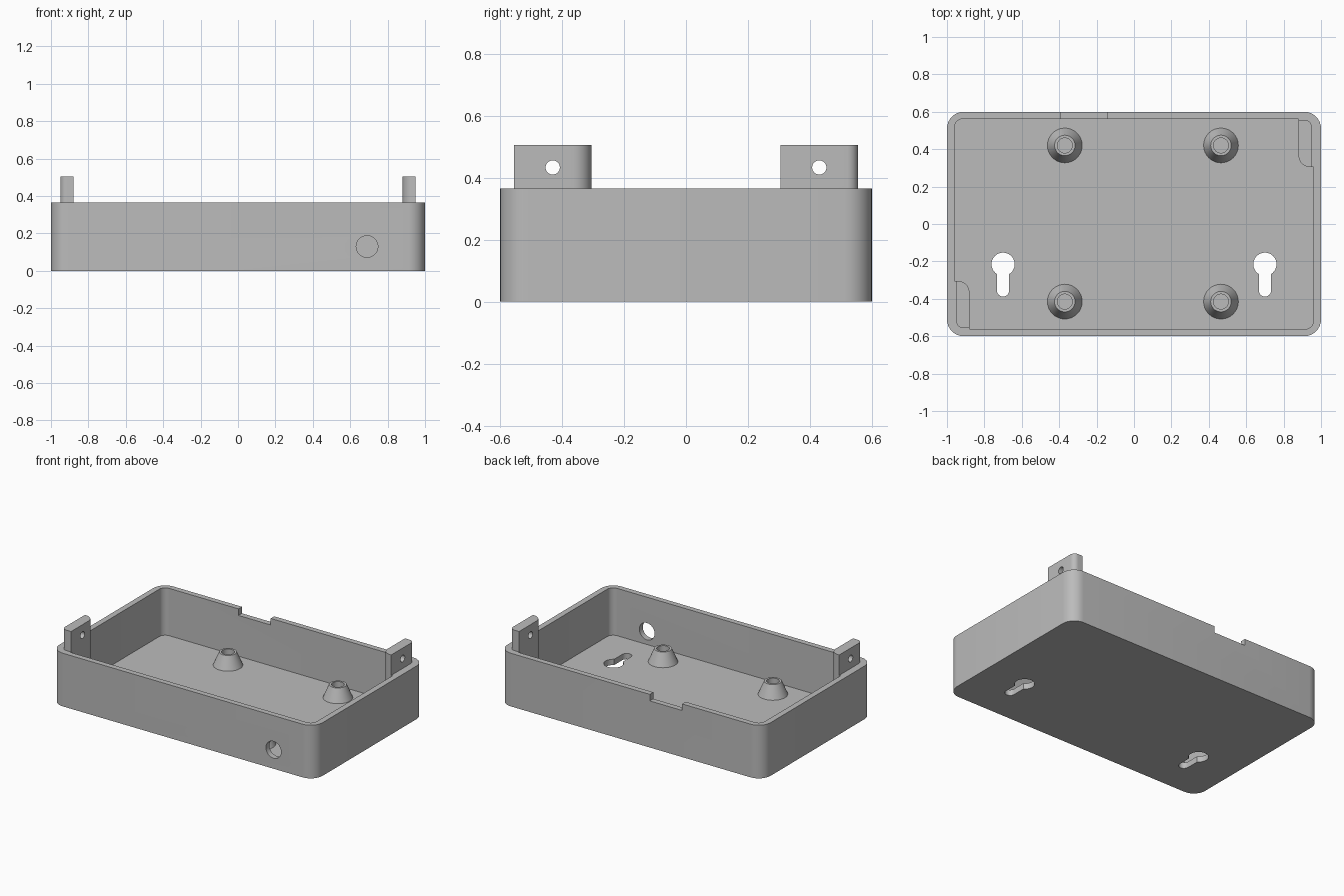
import bpy
import bmesh
from math import cos, sin, pi, radians, tan
from mathutils import Vector, Matrix

if "Cube" in bpy.data.objects:
    bpy.data.objects.remove(bpy.data.objects["Cube"], do_unlink=True)

RIM, FLOOR, TOP = 0.365, 0.04, 0.505

grey = bpy.data.materials.new("grey plastic")
grey.use_nodes = True
grey.diffuse_color = (0.5, 0.5, 0.5, 1)
grey.node_tree.nodes["Principled BSDF"].inputs["Base Color"].default_value = (0.5, 0.5, 0.5, 1)


def rounded(corners, steps=8):
    """Outline from (x, y, fillet radius) corners."""
    pts = []
    for i, (x, y, r) in enumerate(corners):
        p = Vector((x, y))
        if r == 0:
            pts.append(p)
            continue
        a = (Vector(corners[i - 1][:2]) - p).normalized()
        b = (Vector(corners[(i + 1) % len(corners)][:2]) - p).normalized()
        half = a.angle(b) / 2
        centre = p + (a + b).normalized() * r / sin(half)
        start = p + a * r / tan(half) - centre
        end = p + b * r / tan(half) - centre
        turn = start.angle_signed(end)
        for k in range(steps + 1):
            t = -turn * k / steps
            pts.append(centre + Vector((start.x * cos(t) - start.y * sin(t),
                                        start.x * sin(t) + start.y * cos(t))))
    return pts


def make_object(name, bm):
    bmesh.ops.recalc_face_normals(bm, faces=bm.faces)
    mesh = bpy.data.meshes.new(name)
    bm.to_mesh(mesh)
    bm.free()
    mesh.materials.append(grey)
    ob = bpy.data.objects.new(name, mesh)
    bpy.context.collection.objects.link(ob)
    return ob


def prism(name, outline, z0, z1):
    bm = bmesh.new()
    face = bm.faces.new([bm.verts.new((p[0], p[1], z0)) for p in outline])
    ext = bmesh.ops.extrude_face_region(bm, geom=[face], use_keep_orig=True)
    verts = [v for v in ext["geom"] if isinstance(v, bmesh.types.BMVert)]
    bmesh.ops.translate(bm, verts=verts, vec=(0, 0, z1 - z0))
    return make_object(name, bm)


def rod(centre, radius, depth, axis):
    """Cylindrical cutter along the X or Y axis."""
    bm = bmesh.new()
    turn = Matrix.Rotation(pi / 2, 4, "Y" if axis == "X" else "X")
    bmesh.ops.create_cone(bm, cap_ends=True, segments=32, radius1=radius, radius2=radius,
                          depth=depth, matrix=Matrix.Translation(centre) @ turn)
    return make_object("hole_cutter", bm)


def combine(target, other, operation):
    mod = target.modifiers.new("combine", "BOOLEAN")
    mod.operation = operation
    mod.solver = "EXACT"
    mod.object = other
    bpy.context.view_layer.objects.active = target
    bpy.ops.object.modifier_apply(modifier=mod.name)
    bpy.data.objects.remove(other, do_unlink=True)


def smooth(ob):
    bpy.ops.object.select_all(action="DESELECT")
    ob.select_set(True)
    bpy.context.view_layer.objects.active = ob
    bpy.ops.object.shade_smooth_by_angle(angle=radians(30))


# Tray, hollowed around the two solid corner blocks
tray = prism("tray", rounded([(-1, -0.6, 0.09), (1, -0.6, 0.09), (1, 0.6, 0.09), (-1, 0.6, 0.09)]),
             0, RIM)
half = [(-0.96, -0.305, 0), (-0.88, -0.305, 0.06), (-0.88, -0.562, 0), (0.96, -0.562, 0.045)]
cavity = half + [(-x, -y, r) for x, y, r in half]
combine(tray, prism("cavity_cutter", rounded(cavity), FLOOR, 1), "DIFFERENCE")

# Screw tabs rising from the corner blocks
tab = [(-0.95, -0.555, 0.035), (-0.88, -0.555, 0), (-0.88, -0.305, 0.06), (-0.95, -0.305, 0)]
for s in (1, -1):
    outline = rounded([(s * x, s * y, r) for x, y, r in tab])
    combine(tray, prism("screw_tab", outline, 0.2, TOP), "UNION")
    combine(tray, rod((-s * 0.92, -s * 0.43, 0.433), 0.023, 0.3, "X"), "DIFFERENCE")

# Cable hole in the front wall and notch in the back rim
combine(tray, rod((0.69, -0.6, 0.13), 0.058, 0.2, "Y"), "DIFFERENCE")
notch = [(-0.39, 0.5), (-0.145, 0.5), (-0.145, 0.7), (-0.39, 0.7)]
combine(tray, prism("notch_cutter", notch, RIM - 0.045, 1), "DIFFERENCE")

# Keyhole hangers through the floor
for x in (-0.7, 0.7):
    w, r, cy, low = 0.033, 0.062, -0.215, -0.355
    head = [(x + r * cos(a), cy + r * sin(a))
            for a in (radians(-58 + 296 * k / 28) for k in range(29))]
    foot = [(x + w * cos(a), low + w * sin(a)) for a in (pi + pi * k / 12 for k in range(13))]
    combine(tray, prism("keyhole_cutter", head + foot, -0.1, 0.1), "DIFFERENCE")
smooth(tray)

# Conical standoffs with screw bores
profile = [(0.093, FLOOR), (0.055, 0.13), (0.04, 0.13), (0.04, FLOOR)]
for x in (-0.37, 0.465):
    for y in (-0.415, 0.42):
        bm = bmesh.new()
        verts = [bm.verts.new((r, 0, z)) for r, z in profile]
        edges = [bm.edges.new(pair) for pair in zip(verts, verts[1:])]
        bmesh.ops.spin(bm, geom=verts + edges, cent=(0, 0, 0), axis=(0, 0, 1),
                       angle=2 * pi, steps=32, use_merge=True)
        bmesh.ops.remove_doubles(bm, verts=bm.verts, dist=0.0001)
        standoff = make_object("standoff", bm)
        standoff.location = (x, y, 0)
        smooth(standoff)
